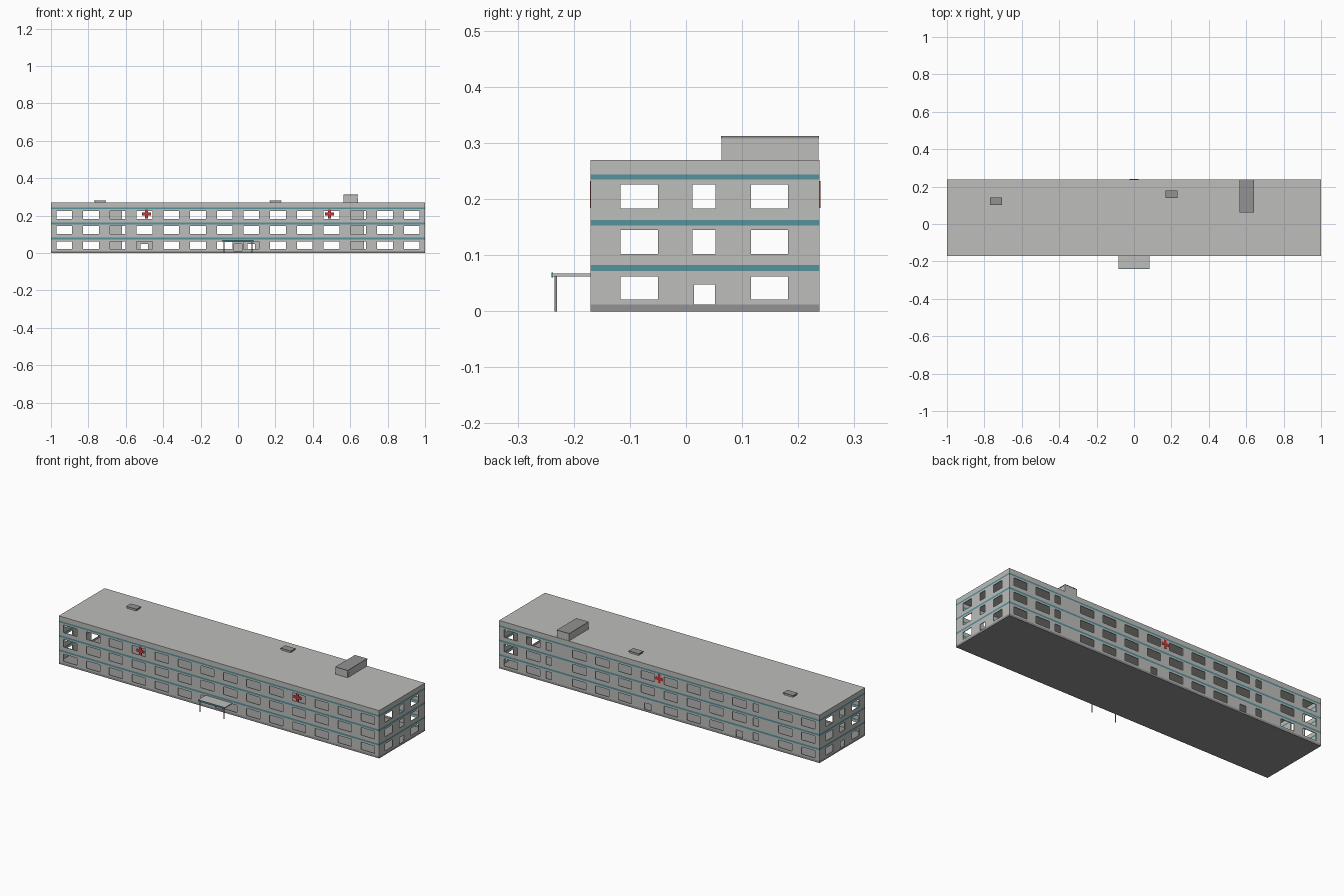
import bpy, bmesh
from mathutils import Vector

if "Cube" in bpy.data.objects:
    bpy.data.objects.remove(bpy.data.objects["Cube"])


def mat(name, rgb):
    m = bpy.data.materials.new(name)
    m.diffuse_color = (*rgb, 1)
    m.use_nodes = True
    m.node_tree.nodes["Principled BSDF"].inputs["Base Color"].default_value = m.diffuse_color
    return m


WALL = mat("light_grey", (0.51, 0.51, 0.495))
DARK = mat("dark_grey", (0.29, 0.29, 0.295))
TEAL = mat("teal", (0.09, 0.29, 0.33))
RED = mat("red", (0.55, 0.04, 0.04))

X, Y0, Y1, TOP, T = 1.0, -0.17, 0.238, 0.27, 0.004
BASE = 0.012
BANDS = [(0.072, 0.082), (0.153, 0.163), (0.235, 0.244)]
FLOORS = [(0.021, 0.062), (0.102, 0.145), (0.183, 0.226)]
DOOR = (BASE, 0.048)


def finish(name, bm, mats):
    me = bpy.data.meshes.new(name)
    bm.to_mesh(me)
    bm.free()
    for m in mats:
        me.materials.append(m)
    ob = bpy.data.objects.new(name, me)
    bpy.context.collection.objects.link(ob)
    return ob


def box(name, x, y, z, m):
    bm = bmesh.new()
    bmesh.ops.create_cube(bm, size=1)
    for v in bm.verts:
        v.co = Vector([(a + b) / 2 + c * (b - a) for (a, b), c in zip((x, y, z), v.co)])
    return finish(name, bm, [m])


def wall(name, u0, u1, openings, place):
    """Grid panel with openings left out; colour follows height."""
    us = sorted({u0, u1} | {round(c, 4) for o in openings for c in o[:2]})
    zs = sorted({0, BASE, TOP} | {c for o in openings for c in o[2:]} | {c for b in BANDS for c in b})
    bm = bmesh.new()
    grid = {(i, j): bm.verts.new(place(u, z)) for i, u in enumerate(us) for j, z in enumerate(zs)}
    for i in range(len(us) - 1):
        for j in range(len(zs) - 1):
            u, z = (us[i] + us[i + 1]) / 2, (zs[j] + zs[j + 1]) / 2
            if any(a < u < b and c < z < d for a, b, c, d in openings):
                continue
            f = bm.faces.new([grid[i, j], grid[i + 1, j], grid[i + 1, j + 1], grid[i, j + 1]])
            f.material_index = 1 if z < BASE else 2 if any(a < z < b for a, b in BANDS) else 0
    bmesh.ops.delete(bm, geom=[v for v in bm.verts if not v.link_faces], context='VERTS')
    ob = finish(name, bm, [WALL, DARK, TEAL])
    s = ob.modifiers.new("thickness", 'SOLIDIFY')
    s.thickness, s.offset = T, -1


def opening(c, w, span):
    return (c - w / 2, c + w / 2, *span)


# Long walls: fourteen windows per floor
centres = [-X + (i + 0.5) / 7 for i in range(14)]
front = [opening(c, 0.084, f) for c in centres for f in FLOORS]
front.append(opening(0, 0.044, DOOR))
wall("front_wall", -X, X, front, lambda u, z: (u, Y0, z))

# Back wall swaps some windows for stair windows and doors
back = []
for i, c in enumerate(centres):
    for k, f in enumerate(FLOORS):
        if i == 2:
            back.append(opening(-0.602, 0.034, f))
        elif i == 11:
            back.append(opening(0.69, 0.034, f))
        elif k == 0 and i in (3, 7):
            back.append(opening(c, 0.04, DOOR))
        else:
            back.append(opening(c, 0.084, f))
back = [(-b, -a, c, d) for a, b, c, d in back]
wall("back_wall", -X, X, back, lambda u, z: (-u, Y1, z))

# End walls
side = []
for k, f in enumerate(FLOORS):
    side += [(-0.117, -0.05, *f), (0.116, 0.182, *f)]
    side.append((0.014, 0.052, *DOOR) if k == 0 else (0.012, 0.053, *f))
wall("right_wall", Y0, Y1, side, lambda u, z: (X, u, z))
wall("left_wall", -Y1, -Y0, [(-b, -a, c, d) for a, b, c, d in side], lambda u, z: (-X, -u, z))

# Ground slab and roof
inner_x, inner_y = (-X + T, X - T), (Y0 + T, Y1 - T)
box("ground_slab", inner_x, inner_y, (0, BASE), DARK)
box("roof", inner_x, inner_y, (TOP - 0.006, TOP), WALL)

# Roof stair house with lid and door
box("stair_house", (0.565, 0.64), (0.063, 0.236), (TOP, 0.308), WALL)
box("stair_house_lid", (0.564, 0.641), (0.062, 0.237), (0.308, 0.312), DARK)
box("stair_house_door", (0.639, 0.641), (0.068, 0.091), (TOP, 0.293), WALL)

# Roof hatches
for n, (x, y) in enumerate([(-0.737, 0.122), (0.2, 0.16)]):
    box(f"roof_hatch_{n}", (x - 0.028, x + 0.028), (y - 0.017, y + 0.017), (TOP, 0.277), WALL)
    box(f"roof_hatch_lid_{n}", (x - 0.032, x + 0.032), (y - 0.02, y + 0.02), (0.277, 0.282), DARK)

# Entrance canopy on two posts
box("canopy", (-0.083, 0.083), (-0.237, Y0), (0.062, 0.067), WALL)
box("canopy_fascia", (-0.083, 0.083), (-0.24, -0.237), (0.06, 0.069), TEAL)
for s in (-1, 1):
    box("canopy_post", (s * 0.075 - 0.002, s * 0.075 + 0.002), (-0.234, -0.23), (0, 0.062), DARK)


# Red crosses on the top floor
def cross(name, x, y):
    z, a, b = 0.208, 0.024, 0.008
    box(name + "_upright", (x - b, x + b), y, (z - a, z + a), RED)
    for s in (-1, 1):
        box(name + "_arm", tuple(sorted((x + s * b, x + s * a))), y, (z - b, z + b), RED)


cross("front_cross_left", -0.49, (Y0 - 0.001, Y0 + 0.001))
cross("front_cross_right", 0.49, (Y0 - 0.001, Y0 + 0.001))
cross("back_cross", 0, (Y1, Y1 + 0.002))
